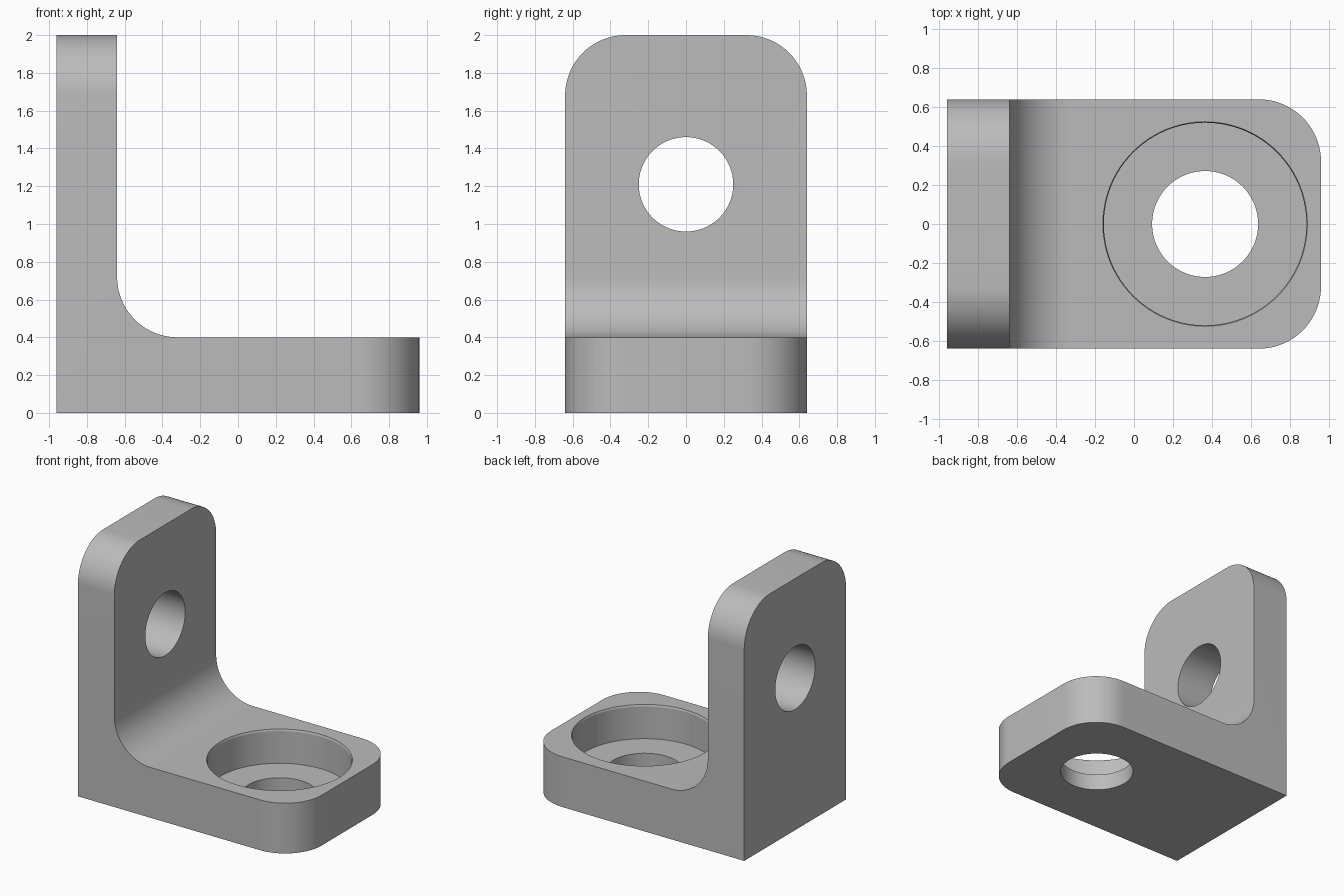
import bpy, bmesh, math
from mathutils import Matrix

cube = bpy.data.objects.get("Cube")
if cube:
    bpy.data.objects.remove(cube)

HALF_X, HALF_Y, HEIGHT = 0.96, 0.64, 2.0
WALL_X, BASE_Z, RADIUS = -0.64, 0.4, 0.32

grey = bpy.data.materials.new("plain grey")
grey.use_nodes = True
colour = (0.5, 0.5, 0.5, 1)
grey.diffuse_color = colour
grey.node_tree.nodes["Principled BSDF"].inputs["Base Color"].default_value = colour


def add_object(name, bm):
    bmesh.ops.recalc_face_normals(bm, faces=bm.faces)
    mesh = bpy.data.meshes.new(name)
    bm.to_mesh(mesh)
    bm.free()
    mesh.materials.append(grey)
    obj = bpy.data.objects.new(name, mesh)
    bpy.context.collection.objects.link(obj)
    return obj


def lathe_cutter(name, profile, matrix):
    """Solid of revolution about local z from (radius, height) pairs."""
    bm = bmesh.new()
    steps = 96
    rings = [[bm.verts.new((r * math.cos(math.tau * i / steps),
                            r * math.sin(math.tau * i / steps), z))
              for i in range(steps)] for r, z in profile]
    for a, b in zip(rings, rings[1:]):
        for i in range(steps):
            j = (i + 1) % steps
            bm.faces.new((a[i], a[j], b[j], b[i]))
    bm.faces.new(rings[0])
    bm.faces.new(rings[-1])
    bm.transform(matrix)
    obj = add_object(name, bm)
    obj.hide_render = True
    return obj


# L-shaped body, extruded across y
outline = [(-HALF_X, 0), (HALF_X, 0), (HALF_X, BASE_Z),
           (WALL_X, BASE_Z), (WALL_X, HEIGHT), (-HALF_X, HEIGHT)]
bm = bmesh.new()
face = bm.faces.new([bm.verts.new((x, -HALF_Y, z)) for x, z in outline])
side = bmesh.ops.extrude_face_region(bm, geom=[face])
bmesh.ops.translate(bm, vec=(0, 2 * HALF_Y, 0),
                    verts=[v for v in side["geom"] if isinstance(v, bmesh.types.BMVert)])


def is_rounded(edge):
    a, b = (v.co for v in edge.verts)
    mid, d = (a + b) / 2, b - a
    plate_corner = abs(d.z) > 0.1 and mid.x > HALF_X - 0.01
    wall_corner = abs(d.x) > 0.1 and mid.z > HEIGHT - 0.01
    inner_corner = (abs(d.y) > 0.1 and abs(mid.x - WALL_X) < 0.01
                    and abs(mid.z - BASE_Z) < 0.01)
    return plate_corner or wall_corner or inner_corner


# Rounded free corners and the inside fillet
bmesh.ops.bevel(bm, geom=[e for e in bm.edges if is_rounded(e)], offset=RADIUS,
                offset_type='OFFSET', segments=20, profile=0.5, affect='EDGES')
bracket = add_object("angle_bracket", bm)

# Counterbored hole in the base with a fine edge break, and a plain wall hole
bore = [(0.272, -0.2), (0.272, 0.13), (0.52, 0.13), (0.52, 0.385),
        (0.525, BASE_Z), (0.525, 0.6)]
cutters = [
    lathe_cutter("base_hole_cutter", bore, Matrix.Translation((0.365, 0, 0))),
    lathe_cutter("wall_hole_cutter", [(0.25, -0.3), (0.25, 0.3)],
                 Matrix.Translation((-0.8, 0, 1.21)) @ Matrix.Rotation(math.pi / 2, 4, 'Y')),
]
bpy.ops.object.select_all(action='DESELECT')
bpy.context.view_layer.objects.active = bracket
bracket.select_set(True)
for cutter in cutters:
    mod = bracket.modifiers.new(cutter.name, 'BOOLEAN')
    mod.operation, mod.solver, mod.object = 'DIFFERENCE', 'EXACT', cutter
    bpy.ops.object.modifier_apply(modifier=mod.name)
    bpy.data.objects.remove(cutter)

bpy.ops.object.shade_smooth_by_angle(angle=math.radians(15))
